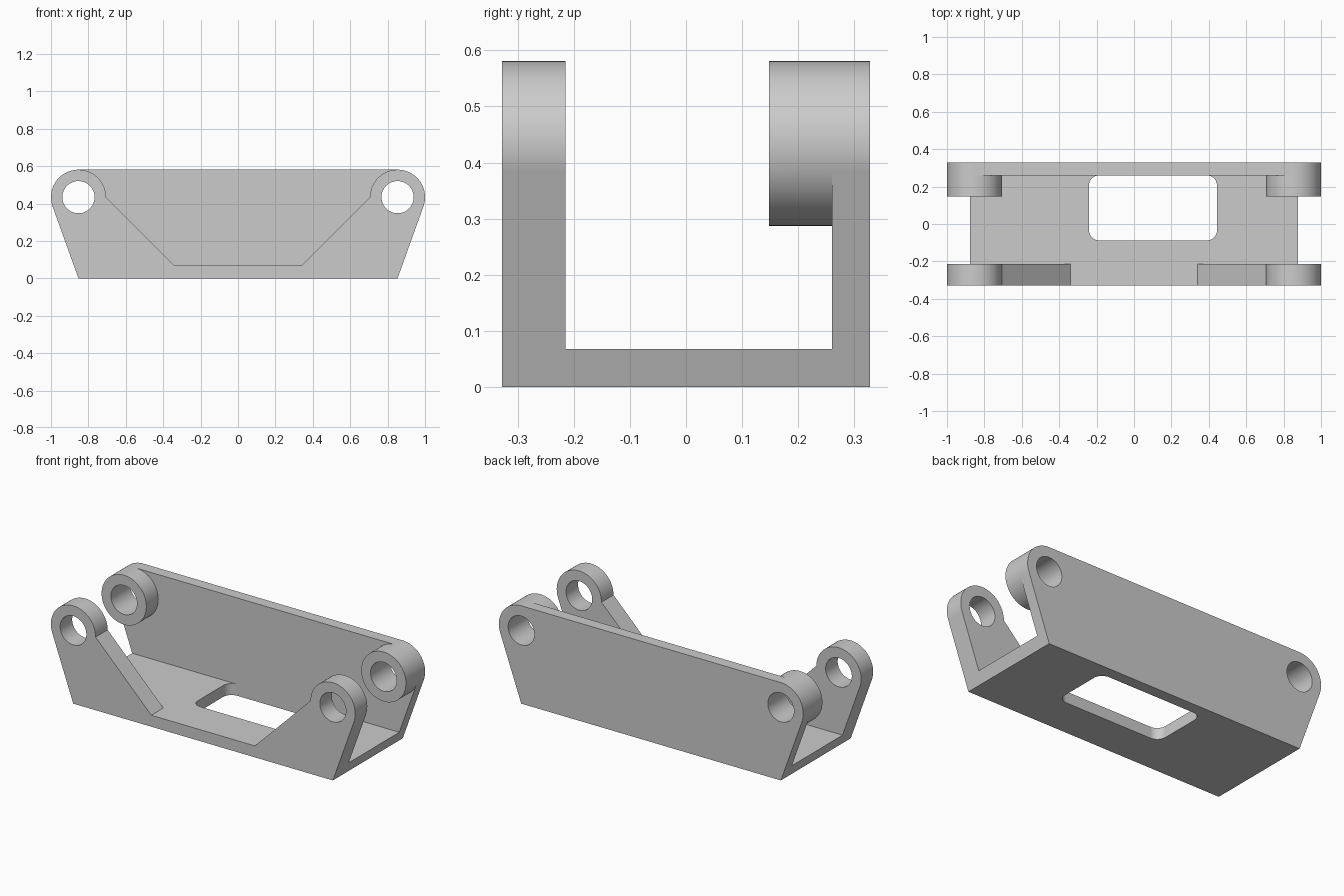
import bpy, bmesh
from math import asin, cos, sin, pi, radians

if "Cube" in bpy.data.objects:
    bpy.data.objects.remove(bpy.data.objects["Cube"])

EYE_X, EYE_Z, EYE_R, BORE_R = 0.853, 0.434, 0.147, 0.086
HALF_Y, FLOOR = 0.328, 0.068
FRONT_IN, BACK_IN, BOSS_Y = -0.215, 0.26, 0.148
TAN = -asin(EYE_R / EYE_Z)      # where the sloped end meets the round eye


def arc(cx, cy, r, a0, a1, n):
    return [(cx + r * cos(a0 + (a1 - a0) * i / n),
             cy + r * sin(a0 + (a1 - a0) * i / n)) for i in range(n + 1)]


def eye(a0, a1, n):
    return arc(EYE_X, EYE_Z, EYE_R, a0, a1, n)


def mirrored(half):
    """Close a right-hand half profile with its mirror image."""
    return half + [(-x, z) for x, z in reversed(half)]


def prism(name, pts, lo, hi, axis='Y'):
    """Extrude a closed profile between lo and hi along an axis."""
    bm = bmesh.new()
    place = (lambda p: (p[0], lo, p[1])) if axis == 'Y' else (lambda p: (p[0], p[1], lo))
    face = bm.faces.new([bm.verts.new(place(p)) for p in pts])
    ext = bmesh.ops.extrude_face_region(bm, geom=[face], use_keep_orig=True)
    verts = [v for v in ext['geom'] if isinstance(v, bmesh.types.BMVert)]
    shift = (0, hi - lo, 0) if axis == 'Y' else (0, 0, hi - lo)
    bmesh.ops.translate(bm, verts=verts, vec=shift)
    bmesh.ops.recalc_face_normals(bm, faces=bm.faces[:])
    mesh = bpy.data.meshes.new(name)
    bm.to_mesh(mesh)
    bm.free()
    ob = bpy.data.objects.new(name, mesh)
    bpy.context.collection.objects.link(ob)
    return ob


# Bracket block: sloped ends rising into round eyes
bracket = prism("bracket", mirrored([(EYE_X, 0)] + eye(TAN, pi / 2, 20)), -HALF_Y, HALF_Y)

# Channel between the walls
cutters = [prism("channel_cutter", mirrored([(1.2, FLOOR), (1.2, 0.8)]), FRONT_IN, BOSS_Y)]

# Space around the bosses on the back wall
tan_pt = eye(TAN, pi / 2, 20)[0]
around_boss = ([(1.2, FLOOR), (1.2, tan_pt[1])] + eye(TAN, -pi, 28)
               + eye(-pi, -1.5 * pi, 16)[1:] + [(EYE_X, 0.8)])
cutters.append(prism("boss_cutter", mirrored(around_boss), -0.05, BACK_IN))

# Notch leaving two ears on the front wall
notch = [(0.34, FLOOR)] + eye(pi, pi / 2, 16) + [(EYE_X, 0.8)]
cutters.append(prism("notch_cutter", mirrored(notch), -0.5, -0.1))

# Pin bores through both walls
for s in (-1, 1):
    cutters.append(prism("bore_cutter", arc(s * EYE_X, EYE_Z, BORE_R, 0, 2 * pi, 64)[:-1], -0.5, 0.5))

# Rounded window in the floor
x0, x1, y0, y1, r = -0.241, 0.444, -0.088, 0.26, 0.055
window = []
for i, (cx, cy) in enumerate([(x1 - r, y1 - r), (x0 + r, y1 - r), (x0 + r, y0 + r), (x1 - r, y0 + r)]):
    window += arc(cx, cy, r, i * pi / 2, (i + 1) * pi / 2, 10)
cutters.append(prism("window_cutter", window, -0.1, 0.15, 'Z'))

# Cut everything and remove the cutters
bpy.context.view_layer.objects.active = bracket
bracket.select_set(True)
for c in cutters:
    c.hide_render = True
    m = bracket.modifiers.new(c.name, 'BOOLEAN')
    m.operation, m.solver, m.object = 'DIFFERENCE', 'EXACT', c
    bpy.ops.object.modifier_apply(modifier=m.name)
    bpy.data.objects.remove(c)

# Smooth rounds, flat planes
bpy.ops.object.shade_smooth_by_angle(angle=radians(25))
wn = bracket.modifiers.new("weighted_normals", 'WEIGHTED_NORMAL')
wn.keep_sharp = True
